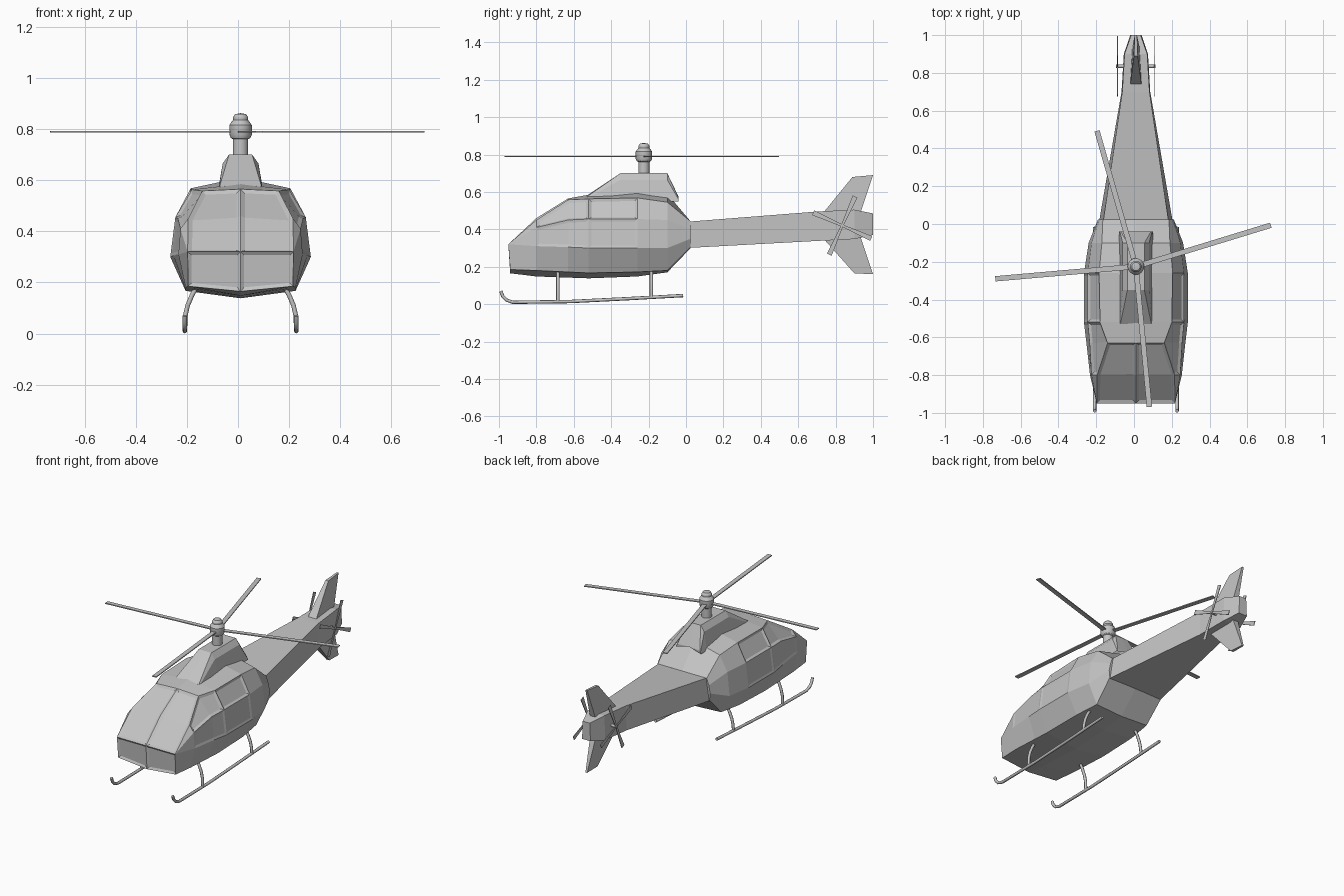
import bpy, bmesh
from math import radians
from mathutils import Matrix, Vector

cube = bpy.data.objects.get("Cube")
if cube:
    bpy.data.objects.remove(cube, do_unlink=True)

CX = 0.01          # centre plane of the airframe
GREY = (0.55, 0.55, 0.55, 1)
mat = bpy.data.materials.new("plain_grey")
mat.use_nodes = True
mat.diffuse_color = GREY
mat.node_tree.nodes["Principled BSDF"].inputs["Base Color"].default_value = GREY


def add(name, data, loc=(CX, 0, 0)):
    obj = bpy.data.objects.new(name, data)
    obj.location = loc
    data.materials.append(mat)
    bpy.context.collection.objects.link(obj)
    return obj


def finish(name, bm, loc=(CX, 0, 0), mirror=False):
    mesh = bpy.data.meshes.new(name)
    bm.to_mesh(mesh)
    bm.free()
    obj = add(name, mesh, loc)
    if mirror:
        mod = obj.modifiers.new("mirror", "MIRROR")
        mod.use_clip = True
    return obj


def half_loft(rings):
    """Skin half sections (top centre to bottom centre), front to back, with end caps."""
    bm = bmesh.new()
    grid, faces = [], {}
    for y, pts in rings:
        row = []
        for i, (x, z) in enumerate(pts):
            same = i and pts[i - 1] == (x, z)
            row.append(row[-1] if same else bm.verts.new((x, y, z)))
        grid.append(row)
    for i in range(len(grid) - 1):
        for j in range(len(grid[0]) - 1):
            quad = (grid[i][j], grid[i][j + 1], grid[i + 1][j + 1], grid[i + 1][j])
            quad = list(dict.fromkeys(quad))
            if len(quad) > 2:
                faces[i, j] = bm.faces.new(quad)
    front = list(dict.fromkeys(grid[0]))
    faces["front"] = bm.faces.new([front[0]] + front[:0:-1])
    faces["back"] = bm.faces.new(list(dict.fromkeys(grid[-1])))
    return bm, grid, faces


# Cabin: columns are roof, shoulder, sill, belt, chine, keel
nose = (0.207, 0.32)
cabin = [
    (-0.95, [(0, 0.32), nose, nose, nose, (0.205, 0.185), (0, 0.165)]),
    (-0.80, [(0, 0.46), (0.205, 0.45), (0.235, 0.41), (0.243, 0.31), (0.215, 0.18), (0, 0.148)]),
    (-0.63, [(0, 0.565), (0.15, 0.558), (0.245, 0.45), (0.262, 0.305), (0.215, 0.172), (0, 0.142)]),
    (-0.52, [(0, 0.585), (0.19, 0.563), (0.255, 0.455), (0.275, 0.30), (0.215, 0.167), (0, 0.138)]),
    (-0.26, [(0, 0.61), (0.195, 0.568), (0.255, 0.455), (0.275, 0.30), (0.21, 0.172), (0, 0.148)]),
    (-0.10, [(0, 0.59), (0.18, 0.545), (0.235, 0.45), (0.25, 0.30), (0.19, 0.18), (0, 0.17)]),
    (0.025, [(0, 0.442), (0.175, 0.442), (0.19, 0.40), (0.2, 0.35), (0.195, 0.305), (0, 0.30)]),
]
bm, grid, faces = half_loft(cabin)
for v in grid[0][4:]:
    v.co.y += 0.01
# Windscreen, chin window, upper side windows, shallow door panels
panes = [
    ([(0, 0), (1, 0)], 0.017, -0.008),
    (["front"], 0.014, -0.008),
    ([(1, 1), (2, 1)], 0.016, -0.008),
    ([(3, 1)], 0.014, -0.008),
    ([(1, 2), (2, 2)], 0.014, -0.003),
    ([(3, 2)], 0.014, -0.003),
]
bm.normal_update()
for keys, border, depth in panes:
    bmesh.ops.inset_region(bm, faces=[faces[k] for k in keys], thickness=border,
                           depth=depth, use_boundary=True, use_even_offset=True)
finish("cabin", bm, mirror=True)


# Tail boom with a narrowed end
def box_ring(y, top_w, top, low_w, low):
    return y, [(0, top), (top_w, top), (low_w, low), (0, low)]


bm, _, _ = half_loft([
    box_ring(0.0, 0.175, 0.44, 0.197, 0.30),
    box_ring(0.70, 0.072, 0.495, 0.076, 0.338),
    box_ring(0.90, 0.06, 0.505, 0.064, 0.348),
    box_ring(1.0, 0.025, 0.485, 0.03, 0.37),
])
finish("tail_boom", bm, mirror=True)

# Engine cowl on the roof
ridge = [(0, 0.70), (0.045, 0.70), (0.07, 0.665), (0.09, 0.55)]
bm, _, _ = half_loft([
    (-0.53, [(0, 0.58), (0.082, 0.575), (0.086, 0.565), (0.09, 0.55)]),
    (-0.35, ridge),
    (-0.10, ridge),
    (-0.04, [(0, 0.575), (0.08, 0.57), (0.085, 0.56), (0.09, 0.55)]),
])
finish("engine_cowl", bm, mirror=True)


# Tail fins, thick at the root and thin at the tip
def fin(name, outline):
    bm = bmesh.new()
    sides = []
    for s in (-1, 1):
        sides.append([bm.verts.new((s * w, y, z)) for y, z, w in outline])
    a, b = sides
    bm.faces.new(a)
    bm.faces.new(b[::-1])
    for i in range(4):
        j = (i + 1) % 4
        bm.faces.new((a[j], a[i], b[i], b[j]))
    bmesh.ops.recalc_face_normals(bm, faces=bm.faces)
    finish(name, bm)


fin("upper_fin", [(0.735, 0.49, 0.03), (0.89, 0.68, 0.01), (1.0, 0.69, 0.006), (0.93, 0.48, 0.02)])
fin("lower_fin", [(0.735, 0.35, 0.03), (0.90, 0.165, 0.01), (1.0, 0.16, 0.006), (0.93, 0.37, 0.02)])


# Turned parts
def lathe(name, profile, loc, turn=Matrix()):
    bm = bmesh.new()
    verts = [bm.verts.new((r, 0, z)) for r, z in profile]
    edges = [bm.edges.new(pair) for pair in zip(verts, verts[1:])]
    bmesh.ops.spin(bm, geom=verts + edges, axis=(0, 0, 1), cent=(0, 0, 0),
                   angle=radians(360), steps=16, use_duplicate=False)
    bmesh.ops.remove_doubles(bm, verts=bm.verts, dist=0.0005)
    bmesh.ops.recalc_face_normals(bm, faces=bm.faces)
    bm.transform(turn)
    obj = finish(name, bm, loc)
    obj.data.shade_smooth()
    obj.data.set_sharp_from_angle(angle=radians(30))


HUB = (CX, -0.225, 0.79)
lathe("rotor_mast", [(0, -0.10), (0.03, -0.10), (0.03, -0.03), (0.038, -0.025), (0.044, -0.012),
                     (0.044, 0.025), (0.03, 0.045), (0.03, 0.055), (0.022, 0.068), (0, 0.072)], HUB)
TAIL = Vector((CX, 0.835, 0.42))
lathe("tail_rotor_shaft", [(0, -0.105), (0.009, -0.105), (0.009, 0.105), (0, 0.105)], TAIL,
      Matrix.Rotation(radians(90), 4, "Y"))


def blade(name, loc, turn, root, tip, root_w, tip_w, thick):
    bm = bmesh.new()
    bmesh.ops.create_cube(bm, size=1)
    for v in bm.verts:
        outer = v.co.x > 0
        v.co = (tip if outer else root, v.co.y * (tip_w if outer else root_w), v.co.z * thick)
    bm.transform(turn)
    finish(name, bm, loc)


for i, angle in enumerate((17, 106, 185, 275.5)):
    blade(f"main_blade_{i + 1}", HUB, Matrix.Rotation(radians(angle), 4, "Z"),
          0.02, 0.747, 0.028, 0.028, 0.006)

upright = Matrix.Rotation(radians(90), 4, "Z") @ Matrix.Rotation(radians(90), 4, "X")
for side, s in (("left", 1), ("right", -1)):
    for i in range(4):
        blade(f"{side}_tail_blade_{i + 1}", TAIL + Vector((s * 0.097, 0, 0)),
              Matrix.Rotation(radians(66 + 90 * i), 4, "X") @ upright,
              0, 0.17, 0.012, 0.028, 0.004)


# Landing skids and bent struts
def tube(name, points, radius):
    curve = bpy.data.curves.new(name, "CURVE")
    curve.dimensions = "3D"
    curve.bevel_depth = radius
    curve.bevel_resolution = 2
    curve.use_fill_caps = True
    spline = curve.splines.new("POLY")
    spline.points.add(len(points) - 1)
    for p, co in zip(spline.points, points):
        p.co = (*co, 1)
    add(name, curve)


runner = [(-0.99, 0.07), (-0.98, 0.043), (-0.96, 0.022), (-0.925, 0.01),
          (-0.62, 0.014), (-0.30, 0.03), (-0.015, 0.046)]
for side, s in (("left", 1), ("right", -1)):
    tube(f"{side}_skid", [(s * 0.218, y, z) for y, z in runner], 0.009)
    for part, y, foot in (("front", -0.685, 0.015), ("rear", -0.185, 0.036)):
        bend = [(0.17, 0.185), (0.19, 0.15), (0.207, 0.11), (0.216, 0.07), (0.218, foot)]
        tube(f"{side}_{part}_strut", [(s * x, y, z) for x, z in bend], 0.009)
